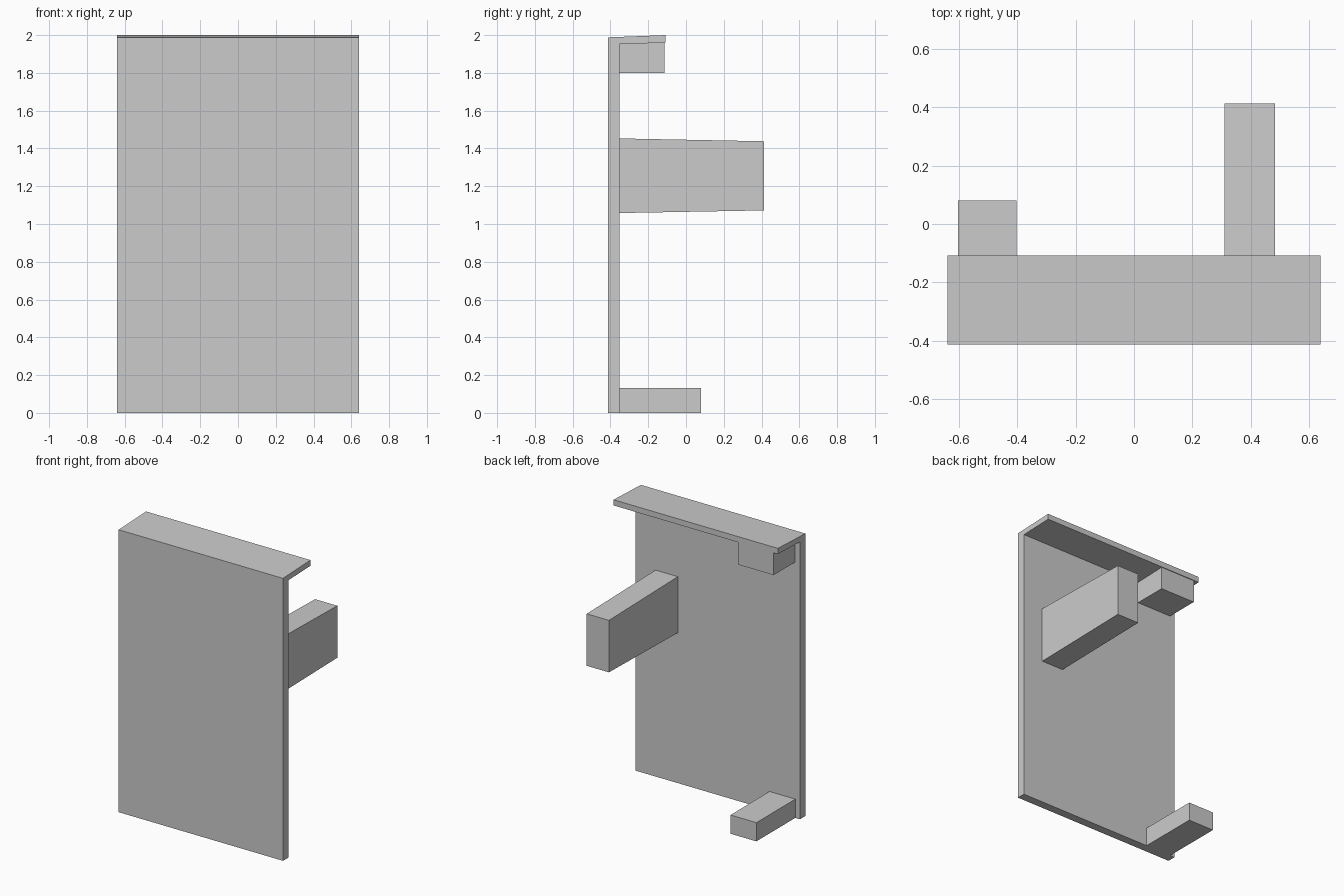
import bpy, bmesh

if "Cube" in bpy.data.objects:
    bpy.data.objects.remove(bpy.data.objects["Cube"])


def extrude_x(name, profile, x0, x1):
    """Extrude a closed (y, z) side profile from x0 to x1."""
    bm = bmesh.new()
    face = bm.faces.new([bm.verts.new((x0, y, z)) for y, z in profile])
    ext = bmesh.ops.extrude_face_region(bm, geom=[face])
    moved = [g for g in ext["geom"] if isinstance(g, bmesh.types.BMVert)]
    bmesh.ops.translate(bm, verts=moved, vec=(x1 - x0, 0, 0))
    bmesh.ops.recalc_face_normals(bm, faces=bm.faces)
    mesh = bpy.data.meshes.new(name)
    bm.to_mesh(mesh)
    bm.free()
    obj = bpy.data.objects.new(name, mesh)
    bpy.context.collection.objects.link(obj)
    return obj


FRONT, BACK, LIP = -0.413, -0.353, -0.108   # panel front, panel back, top lip rear

# Front panel with slightly rising top lip
extrude_x("front_panel", [(FRONT, 0), (BACK, 0), (BACK, 1.952), (LIP, 1.96),
                          (LIP, 2.0), (FRONT, 1.988)], -0.64, 0.64)

# Tapered arm reaching back
extrude_x("rear_arm", [(BACK, 1.058), (0.413, 1.072), (0.413, 1.438),
                       (BACK, 1.453)], 0.311, 0.484)

# Block tucked under the lip
extrude_x("upper_block", [(BACK, 1.80), (-0.113, 1.80), (-0.113, 1.96),
                          (BACK, 1.952)], -0.603, -0.33)

# Foot block at floor level
extrude_x("foot_block", [(BACK, 0), (0.08, 0), (0.08, 0.132),
                         (BACK, 0.132)], -0.604, -0.403)
